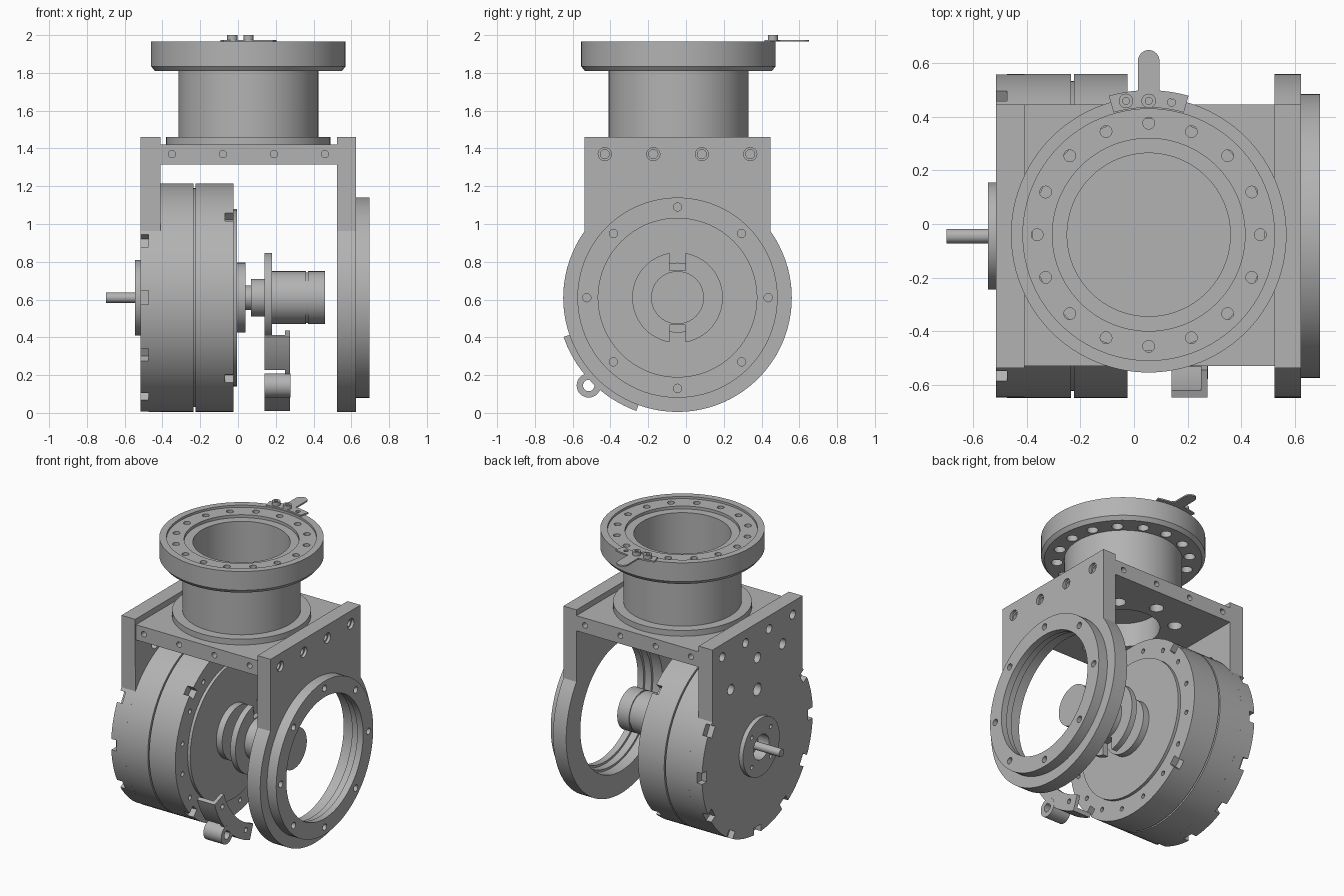
import bpy, bmesh, math
from mathutils import Vector, Matrix

if "Cube" in bpy.data.objects:
    bpy.data.objects.remove(bpy.data.objects["Cube"], do_unlink=True)

CY, CZ, FX = -0.045, 0.61, 0.055      # wheel axis (y, z) and column axis x
TAU = 2 * math.pi

grey = bpy.data.materials.new("machined grey")
grey.use_nodes = True
grey.diffuse_color = (0.45, 0.45, 0.45, 1)
grey.node_tree.nodes["Principled BSDF"].inputs["Base Color"].default_value = (0.45, 0.45, 0.45, 1)


def finish(name, bm):
    bmesh.ops.remove_doubles(bm, verts=bm.verts, dist=1e-5)
    bmesh.ops.recalc_face_normals(bm, faces=bm.faces)
    me = bpy.data.meshes.new(name)
    bm.to_mesh(me)
    bm.free()
    me.materials.append(grey)
    ob = bpy.data.objects.new(name, me)
    bpy.context.collection.objects.link(ob)
    return ob


def place(axis, u, v, h):
    """Map section coordinates (u, v) and a height along the axis to space."""
    return {"X": (h, u, v), "Y": (u, h, v), "Z": (u, v, h)}[axis]


def add_lathe(bm, axis, centre, profile, seg=72):
    rings = []
    for r, h in profile:
        rings.append([bm.verts.new(place(axis, centre[0] + r * math.cos(TAU * i / seg),
                                         centre[1] + r * math.sin(TAU * i / seg), h))
                      for i in range(seg)])
    for k, ring in enumerate(rings):
        nxt = (k + 1) % len(rings)
        if profile[k][0] == 0 and profile[nxt][0] == 0:
            continue
        for i in range(seg):
            j = (i + 1) % seg
            bm.faces.new((ring[i], ring[j], rings[nxt][j], rings[nxt][i]))


def lathe(name, axis, centre, profile, seg=72):
    bm = bmesh.new()
    add_lathe(bm, axis, centre, profile, seg)
    return finish(name, bm)


def prism(name, axis, outline, a, b):
    bm = bmesh.new()
    lo = [bm.verts.new(place(axis, u, v, a)) for u, v in outline]
    hi = [bm.verts.new(place(axis, u, v, b)) for u, v in outline]
    bm.faces.new(lo)
    bm.faces.new(hi)
    for i in range(len(lo)):
        j = (i + 1) % len(lo)
        bm.faces.new((lo[i], lo[j], hi[j], hi[i]))
    return finish(name, bm)


def block(name, lo, hi):
    return prism(name, "Z", [(lo[0], lo[1]), (hi[0], lo[1]), (hi[0], hi[1]), (lo[0], hi[1])], lo[2], hi[2])


def arc(centre, r, start, end, n=40):
    out = []
    for i in range(n + 1):
        t = math.radians(start + (end - start) * i / n)
        out.append((centre[0] + r * math.cos(t), centre[1] + r * math.sin(t)))
    return out


def circle_points(centre, r, count, start=0):
    return arc(centre, r, start, start + 360, count)[:-1]


def cut(ob, cutter):
    mod = ob.modifiers.new("cut", "BOOLEAN")
    mod.operation, mod.solver, mod.object = "DIFFERENCE", "EXACT", cutter
    bpy.context.view_layer.objects.active = ob
    bpy.ops.object.modifier_apply(modifier=mod.name)
    bpy.data.objects.remove(cutter, do_unlink=True)


def drill(ob, axis, points, r, a, b, seg=20):
    bm = bmesh.new()
    for p in points:
        add_lathe(bm, axis, p, [(0, a), (r, a), (r, b), (0, b)], seg)
    cut(ob, finish("drill_cutter", bm))


def notch(ob, angles, x0, x1, r0, width):
    """Cut square notches into a rim about the wheel axis."""
    bm = bmesh.new()
    for ang in angles:
        m = (Matrix.Translation((0, CY, CZ)) @ Matrix.Rotation(math.radians(ang), 4, "X")
             @ Matrix.Translation(((x0 + x1) / 2, r0 + 0.1, 0))
             @ Matrix.Diagonal((x1 - x0, 0.2, width, 1)))
        bmesh.ops.create_cube(bm, size=1, matrix=m)
    cut(ob, finish("notch_cutter", bm))


AXIS = (CY, CZ)
# Side plates: square top, round bottom
Y0, Y1, TOP = -0.538, 0.447, 1.46
lean = math.degrees(math.acos((Y1 - CY) / 0.605))
side = [(Y1, TOP)] + arc(AXIS, 0.605, lean, -180 - lean, 64) + [(Y0, TOP)]
row = [(-0.43, 1.37), (-0.173, 1.37), (0.084, 1.37), (0.34, 1.37)]

right_plate = prism("right_side_plate", "X", side, 0.525, 0.625)
drill(right_plate, "X", [AXIS], 0.45, 0.5, 0.65, 72)
drill(right_plate, "X", row, 0.024, 0.5, 0.65)
drill(right_plate, "X", row, 0.035, 0.605, 0.65)

left_plate = prism("left_side_plate", "X", side, -0.515, -0.41)
drill(left_plate, "X", row, 0.03, -0.55, -0.4)
drill(left_plate, "X", [(CY, 1.22), (-0.32, 1.21), (0.245, 1.11)], 0.035, -0.55, -0.4)
drill(left_plate, "X", [(CY, 1.0)], 0.042, -0.55, -0.45)
notch(left_plate, range(-210, 31, 30), -0.53, -0.475, 0.555, 0.075)

# Bolted ring on the right plate, with a stepped bore
ring = lathe("bearing_ring", "X", AXIS,
             [(0.42, 0.695), (0.53, 0.695), (0.53, 0.625), (0.45, 0.625), (0.45, 0.6),
              (0.435, 0.6), (0.435, 0.65), (0.42, 0.65)], 96)
drill(ring, "X", circle_points(AXIS, 0.48, 8), 0.022, 0.64, 0.72)

# Drum in two halves, with a groove between and a raised front disc
drum = lathe("drum", "X", AXIS,
             [(0, -0.41), (0.605, -0.41), (0.605, -0.235), (0.58, -0.235), (0.58, -0.225),
              (0.605, -0.225), (0.605, -0.025), (0.47, -0.025), (0.47, -0.005), (0, -0.005)], 72)
notch(drum, range(45, 360, 90), -0.07, 0.0, 0.55, 0.06)
drill(drum, "X", circle_points(AXIS, 0.535, 16, 11.25), 0.016, -0.06, 0.01, 14)

# Hub: boss, neck, notched collar and grooved end cylinder
hub = lathe("hub", "X", AXIS,
            [(0, -0.005), (0.185, -0.005), (0.185, 0.04), (0.065, 0.04), (0.065, 0.07),
             (0.1, 0.07), (0.1, 0.14), (0.24, 0.14), (0.24, 0.18), (0.14, 0.18),
             (0.14, 0.36), (0.134, 0.36), (0.134, 0.37), (0.14, 0.37), (0.14, 0.46), (0, 0.46)])
notch(hub, (90, 270), 0.12, 0.181, 0.145, 0.085)

# Input flange and shaft on the left
cap = lathe("input_flange", "X", AXIS,
            [(0.085, -0.515), (0.2, -0.515), (0.2, -0.545), (0.085, -0.545)])
drill(cap, "X", circle_points(AXIS, 0.145, 4, 45), 0.014, -0.56, -0.5)
drill(left_plate, "X", [AXIS], 0.085, -0.54, -0.46, 72)
lathe("input_shaft", "X", AXIS, [(0, -0.7), (0.027, -0.7), (0.027, -0.42), (0, -0.42)], 32)

# Bridge plate between the side plates
bridge = block("bridge_plate", (-0.41, -0.53, 1.315), (0.525, 0.447, 1.42))
COL = (FX, CY + 0.005)
for a, b in ((-0.6, -0.45), (0.37, 0.5)):
    drill(bridge, "Y", [(-0.35 + 0.27 * i, 1.37) for i in range(4)], 0.019, a, b)
drill(bridge, "Z", circle_points(COL, 0.325, 8), 0.045, 1.3, 1.4)
drill(bridge, "Z", [COL], 0.23, 1.3, 1.44, 72)

# Column with base lip, tube and stepped top flange
column = lathe("column", "Z", COL,
               [(0, 1.48), (0.23, 1.48), (0.23, 1.42), (0.435, 1.42), (0.435, 1.46), (0.37, 1.46),
                (0.37, 1.81), (0.495, 1.81), (0.515, 1.835), (0.515, 1.965), (0.47, 1.965),
                (0.47, 1.95), (0.36, 1.95), (0.36, 1.93), (0.305, 1.93), (0.305, 1.52), (0, 1.52)], 96)
bolts = circle_points(COL, 0.417, 16)
drill(column, "Z", bolts, 0.022, 1.79, 2)
drill(column, "Z", bolts, 0.036, 1.79, 1.87)

# Latch lever on the flange rim, with two bolts
latch = prism("latch_plate", "Z", arc(COL, 0.475, 74, 106, 12) + arc(COL, 0.54, 106, 74, 12), 1.965, 1.975)
drill(latch, "Z", [(0.14, COL[1] + 0.495)], 0.015, 1.94, 2)
prism("latch_handle", "Z", [(0.095, 0.497)] + arc((FX, 0.61), 0.04, 0, 180, 16) + [(0.015, 0.497)],
      1.965, 1.975)
for i, x in enumerate((-0.03, FX)):
    lathe(f"latch_bolt_{i + 1}", "Z", (x, 0.46),
          [(0, 1.97), (0.027, 1.97), (0.027, 2.0), (0.013, 2.0), (0.013, 1.985), (0, 1.985)], 24)

# Curved clip bracket at the lower front
clip = prism("clip_plate", "X", arc(AXIS, 0.53, 199, 250, 16) + arc(AXIS, 0.638, 250, 199, 16), 0.25, 0.275)
drill(clip, "X", [p for p in arc(AXIS, 0.575, 206, 243, 1)], 0.017, 0.23, 0.3)
for i, (s, e) in enumerate(((199, 217), (232, 250))):
    prism(f"clip_wall_{i + 1}", "X", arc(AXIS, 0.61, s, e, 8) + arc(AXIS, 0.638, e, s, 8), 0.14, 0.25)
lathe("clip_eye", "X", (-0.515, 0.145),
      [(0.03, 0.14), (0.064, 0.14), (0.064, 0.277), (0.03, 0.277)], 32)

# Smooth round walls, keep machined edges crisp
for ob in list(bpy.context.scene.objects):
    if ob.type == "MESH" and grey.name in ob.data.materials:
        bpy.ops.object.select_all(action="DESELECT")
        ob.select_set(True)
        bpy.context.view_layer.objects.active = ob
        bpy.ops.object.shade_smooth_by_angle(angle=math.radians(30))
